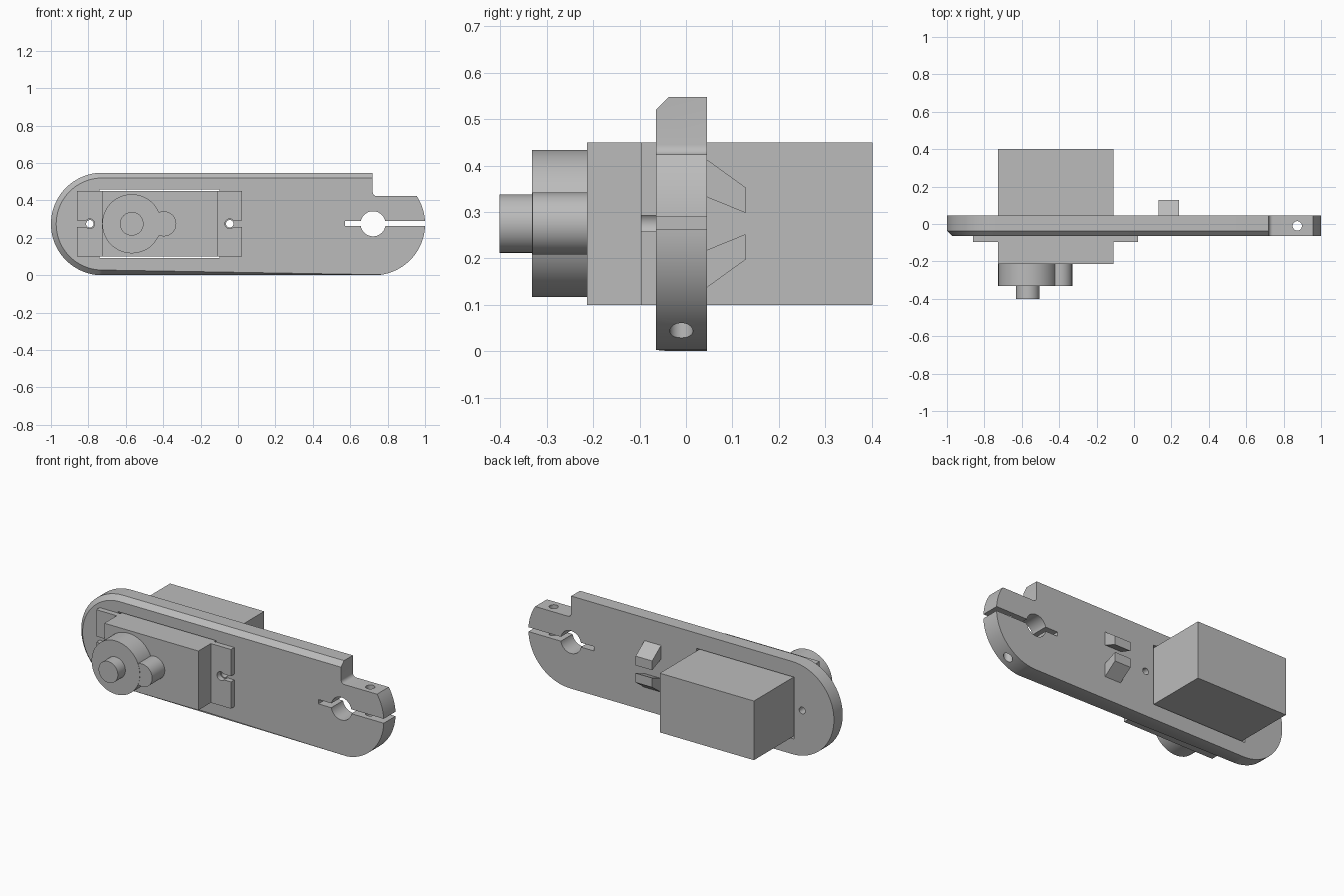
import bpy, bmesh
from math import sin, cos, radians
from mathutils import Vector

if "Cube" in bpy.data.objects:
    bpy.data.objects.remove(bpy.data.objects["Cube"], do_unlink=True)

grey = bpy.data.materials.new("plain grey")
grey.use_nodes = True
grey.diffuse_color = (0.5, 0.5, 0.5, 1)
grey.node_tree.nodes["Principled BSDF"].inputs["Base Color"].default_value = (0.5, 0.5, 0.5, 1)

MID = 0.275                 # height of the arm's centre line
FRONT, BACK = -0.065, 0.045  # faces of the arm plate


def arc(cx, cz, r, start, end, n):
    angles = [radians(start + (end - start) * i / n) for i in range(n + 1)]
    return [(cx + r * cos(a), cz + r * sin(a)) for a in angles]


def rect(x0, x1, z0, z1):
    return [(x0, z0), (x1, z0), (x1, z1), (x0, z1)]


def circle(cx, cz, r, n=48):
    return arc(cx, cz, r, 0, 360, n)[:-1]


def prism(name, profile, lo, hi, axis="y", chamfer=None):
    """Extrude a 2D profile along one axis, optionally bevelling chosen edges."""
    place = {"x": lambda a, b, d: (d, a, b),
             "y": lambda a, b, d: (a, d, b),
             "z": lambda a, b, d: (a, b, d)}[axis]
    bm = bmesh.new()
    face = bm.faces.new([bm.verts.new(place(a, b, lo)) for a, b in profile])
    moved = bmesh.ops.extrude_face_region(bm, geom=[face])["geom"]
    shift = Vector(place(0, 0, hi - lo))
    bmesh.ops.translate(bm, vec=shift,
                        verts=[v for v in moved if isinstance(v, bmesh.types.BMVert)])
    bmesh.ops.recalc_face_normals(bm, faces=bm.faces)
    if chamfer:
        width, rule = chamfer
        bmesh.ops.bevel(bm, geom=[e for e in bm.edges if rule(e)], offset=width,
                        segments=1, profile=0.5, affect="EDGES", clamp_overlap=False)
    mesh = bpy.data.meshes.new(name)
    bm.to_mesh(mesh)
    bm.free()
    mesh.materials.append(grey)
    obj = bpy.data.objects.new(name, mesh)
    bpy.context.collection.objects.link(obj)
    return obj


def activate(obj):
    bpy.ops.object.select_all(action="DESELECT")
    obj.select_set(True)
    bpy.context.view_layer.objects.active = obj


def cut(obj, profile, lo, hi, axis="y"):
    cutter = prism("cutter", profile, lo, hi, axis)
    cutter.hide_render = True
    mod = obj.modifiers.new("cut", "BOOLEAN")
    mod.operation, mod.solver, mod.object = "DIFFERENCE", "EXACT", cutter
    activate(obj)
    bpy.ops.object.modifier_apply(modifier=mod.name)
    bpy.data.objects.remove(cutter, do_unlink=True)


def smooth(obj):
    activate(obj)
    bpy.ops.object.shade_smooth_by_angle(angle=radians(30))


# Arm plate: rounded ends, stepped clamp end, chamfered front rim
R = 0.274
outline = arc(-0.726, R, R, 90, 270, 48)
outline += [(0.726, 0)] + arc(0.726, R, R, -82, 33, 30)
outline += arc(0.742, 0.445, 0.022, 270, 180, 6) + [(0.72, 2 * R)]


def front_rim(edge):
    a, b = (v.co for v in edge.verts)
    on_front = max(a.y, b.y) < FRONT + 0.001
    on_step = min(a.x, b.x) > 0.71
    return on_front and not on_step


arm = prism("arm_plate", outline, FRONT, BACK, chamfer=(0.028, front_rim))
cut(arm, rect(-0.74, -0.10, 0.092, 0.458), -0.2, 0.2)       # motor opening
cut(arm, circle(0.722, MID, 0.067), -0.2, 0.2)              # clamp bore
cut(arm, rect(0.572, 1.1, 0.263, 0.289), -0.2, 0.2)         # clamp slit
cut(arm, circle(0.873, -0.01, 0.025, 32), -0.2, 0.7, "z")   # clamp bolt hole
for x in (-0.792, -0.044):
    cut(arm, circle(x, MID, 0.02, 24), -0.2, 0.2)           # mounting screw holes
smooth(arm)

# Motor case with slotted mounting ears
prism("motor_case", rect(-0.726, -0.11, 0.1, 0.45), -0.213, 0.402)
ears = [("right_ear", -0.86, -0.726, -0.792, -0.9, -0.792),
        ("left_ear", -0.11, 0.022, -0.044, -0.044, 0.1)]
for name, x0, x1, hole, slot0, slot1 in ears:
    ear = prism(name, rect(x0, x1, 0.1, 0.45), -0.097, FRONT)
    cut(ear, circle(hole, MID, 0.026, 32), -0.2, 0.2)
    cut(ear, rect(slot0, slot1, 0.258, 0.292), -0.2, 0.2)
    smooth(ear)

# Gear housing and output shaft
for name, x, r, y0, y1 in [("gear_housing", -0.568, 0.158, -0.332, -0.213),
                           ("small_gear_housing", -0.397, 0.067, -0.331, -0.213),
                           ("output_shaft", -0.568, 0.063, -0.402, -0.332)]:
    smooth(prism(name, circle(x, MID, r), y0, y1))

# Pair of angled prongs on the back, mirrored about the centre line
prong = [(BACK, 0.138), (0.128, 0.078), (0.128, 0.023), (BACK, 0.057)]
for name, side in (("upper_prong", 1), ("lower_prong", -1)):
    prism(name, [(y, MID + side * z) for y, z in prong], 0.132, 0.24, "x")
